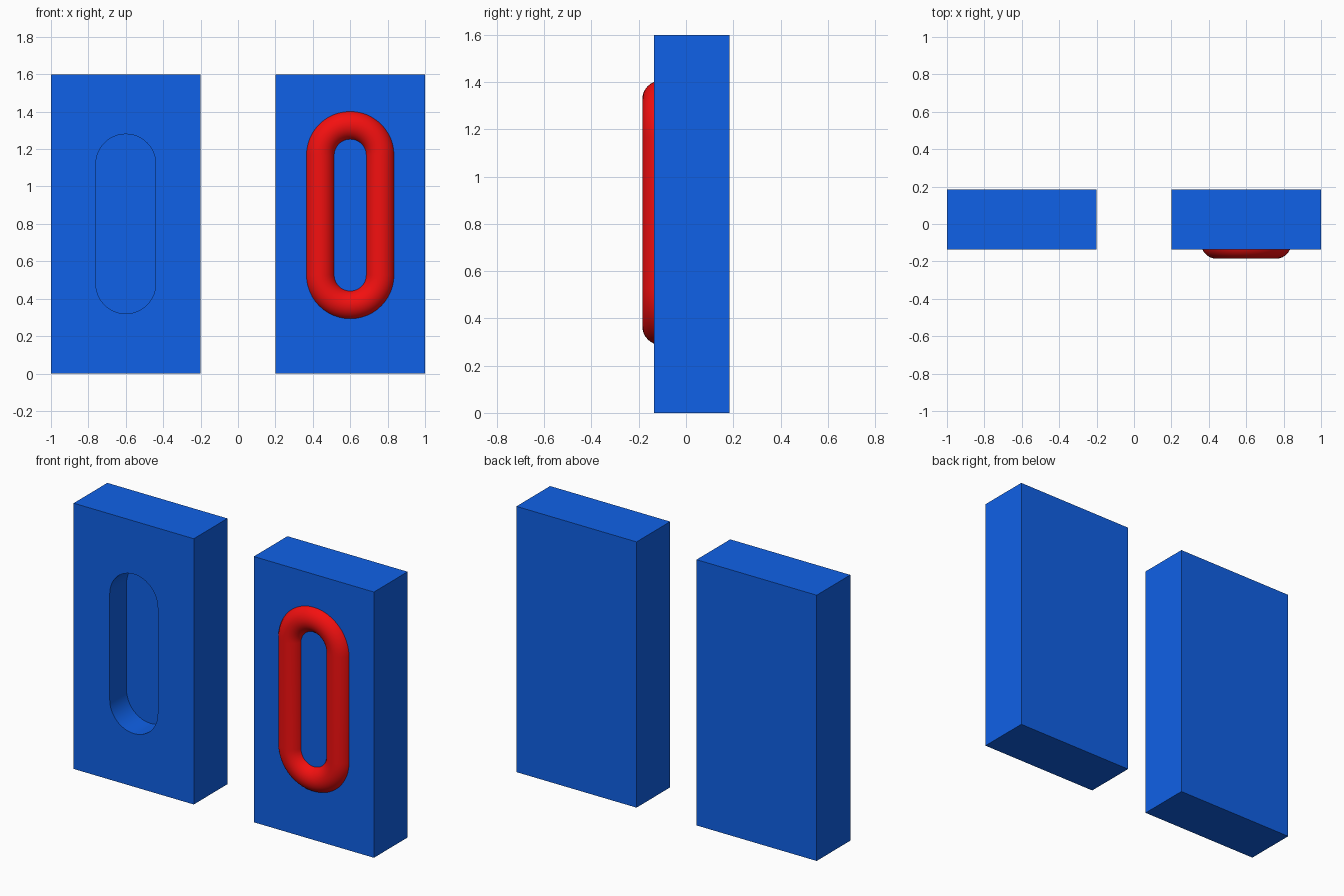
import bpy, bmesh
from math import sin, cos, pi, radians

if "Cube" in bpy.data.objects:
    bpy.data.objects.remove(bpy.data.objects["Cube"])

FRONT, BACK, HEIGHT = -0.135, 0.185, 1.6
RADIUS, HALF = 0.16, 0.32   # stadium end radius and half straight length


def material(name, color):
    m = bpy.data.materials.new(name)
    m.diffuse_color = color
    m.use_nodes = True
    m.node_tree.nodes["Principled BSDF"].inputs["Base Color"].default_value = m.diffuse_color
    return m


blue = material("blue", (0.005, 0.12, 0.8, 1))
red = material("red", (0.9, 0.005, 0.005, 1))


def stadium(cx, cz, n=24):
    """Points (x, z) and outward directions around an upright stadium."""
    for cap in (0, 1):
        for i in range(n + 1):
            a = pi * (cap + i / n)
            yield (cx + RADIUS * cos(a), cz + (HALF, -HALF)[cap] + RADIUS * sin(a),
                   cos(a), sin(a))


def finish(name, bm, mat):
    bmesh.ops.recalc_face_normals(bm, faces=bm.faces)
    mesh = bpy.data.meshes.new(name)
    bm.to_mesh(mesh)
    bm.free()
    ob = bpy.data.objects.new(name, mesh)
    bpy.context.collection.objects.link(ob)
    mesh.materials.append(mat)
    return ob


def smooth(ob):
    bpy.ops.object.select_all(action='DESELECT')
    ob.select_set(True)
    bpy.context.view_layer.objects.active = ob
    bpy.ops.object.shade_smooth_by_angle(angle=radians(30))


def block(name, cx):
    bm = bmesh.new()
    bmesh.ops.create_cube(bm, size=1)
    bmesh.ops.scale(bm, vec=(0.8, BACK - FRONT, HEIGHT), verts=bm.verts)
    bmesh.ops.translate(bm, vec=(cx, (FRONT + BACK) / 2, HEIGHT / 2), verts=bm.verts)
    return finish(name, bm, blue)


slotted_block = block("slotted_block", -0.6)
ring_block = block("ring_block", 0.6)

# Pocket cut halfway into the left block
bm = bmesh.new()
face = bm.faces.new([bm.verts.new((x, FRONT - 0.1, z)) for x, z, _, _ in stadium(-0.6, 0.8)])
ext = bmesh.ops.extrude_face_region(bm, geom=[face], use_keep_orig=True)["geom"]
bmesh.ops.translate(bm, vec=(0, 0.26, 0),
                    verts=[g for g in ext if isinstance(g, bmesh.types.BMVert)])
cutter = finish("slot_cutter", bm, blue)
cutter.hide_render = True
mod = slotted_block.modifiers.new("slot", 'BOOLEAN')
mod.operation, mod.solver, mod.object = 'DIFFERENCE', 'EXACT', cutter
bpy.context.view_layer.objects.active = slotted_block
bpy.ops.object.modifier_apply(modifier=mod.name)
bpy.data.objects.remove(cutter)
smooth(slotted_block)

# Rounded ring half sunk in the right block
TUBE, SIDES = 0.08, 32
bm = bmesh.new()
rings = []
for x, z, dx, dz in stadium(0.6, 0.847):
    ring = []
    for j in range(SIDES):
        b = 2 * pi * j / SIDES
        r = TUBE * cos(b)
        ring.append(bm.verts.new((x + dx * r, -0.105 + TUBE * sin(b), z + dz * r)))
    rings.append(ring)
for i, ring in enumerate(rings):
    prev = rings[i - 1]
    for j in range(SIDES):
        bm.faces.new((prev[j - 1], prev[j], ring[j], ring[j - 1]))
smooth(finish("raised_ring", bm, red))
